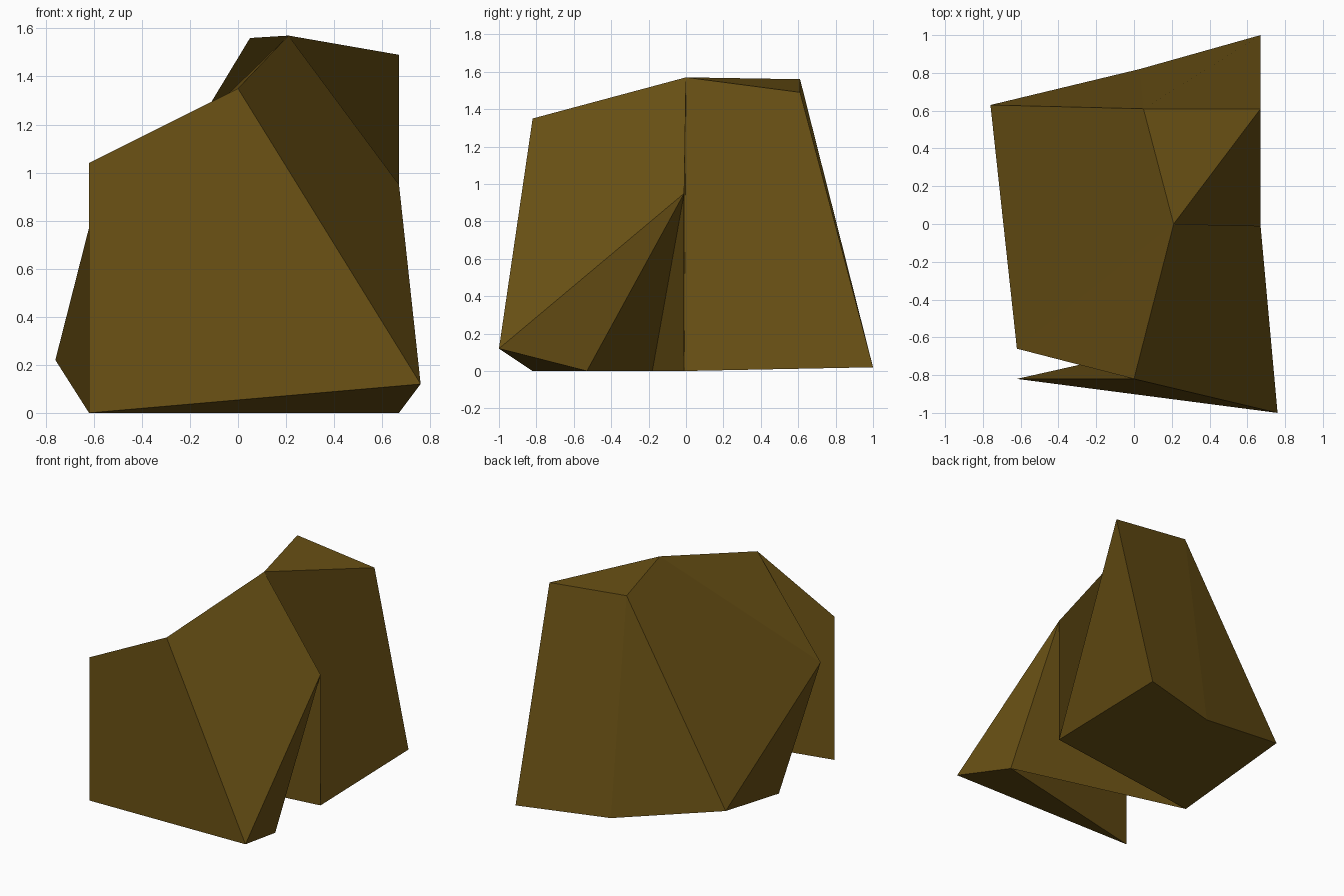
import bpy
import bmesh

old = bpy.data.objects.get("Cube")
if old:
    bpy.data.objects.remove(old, do_unlink=True)


def make_material(name, colour):
    mat = bpy.data.materials.new(name)
    mat.use_nodes = True
    mat.diffuse_color = colour
    bsdf = next(n for n in mat.node_tree.nodes if n.type == "BSDF_PRINCIPLED")
    bsdf.inputs["Base Color"].default_value = colour
    bsdf.inputs["Roughness"].default_value = 0.9
    return mat


# Corners of the faceted boulder
corners = {
    "shelf_top": (-0.62, -0.82, 1.04),
    "shelf_foot": (-0.62, -0.82, 0.0),
    "brow": (0.0, -0.82, 1.35),
    "toe": (0.76, -1.0, 0.12),
    "heel": (0.67, -0.53, 0.0),
    "shoulder": (0.67, -0.01, 0.95),
    "peak": (0.21, 0.0, 1.57),
    "crest_mid": (0.05, 0.61, 1.56),
    "crest_side": (0.67, 0.61, 1.49),
    "back_corner": (0.67, 1.0, 0.02),
    "back_mid": (0.03, 0.82, 0.03),
    "back_tip": (-0.76, 0.63, 0.22),
    "flank": (-0.62, -0.66, 0.77),
    "base_side": (0.67, -0.01, 0.0),
    "base_notch": (-0.62, -0.18, 0.0),
}

facets = [
    # Front slab, its underside and its rear
    "shelf_top shelf_foot toe brow",
    "shelf_foot heel toe",
    "shelf_top brow heel shelf_foot",
    "brow flank base_notch heel",
    # Wedge and notch on the side
    "toe heel shoulder",
    "brow toe shoulder peak",
    "shoulder heel base_notch",
    "peak shoulder base_notch base_side",
    # Main body
    "crest_side peak base_side back_corner",
    "crest_mid peak crest_side",
    "crest_mid crest_side back_corner back_mid",
    "crest_mid back_mid back_tip",
    "peak crest_mid back_tip flank",
    "peak flank brow",
    "flank back_tip base_notch",
    # Base
    "base_side base_notch back_tip back_mid back_corner",
]

bm = bmesh.new()
verts = {name: bm.verts.new(co) for name, co in corners.items()}
for facet in facets:
    bm.faces.new([verts[name] for name in facet.split()])
bmesh.ops.recalc_face_normals(bm, faces=bm.faces)

mesh = bpy.data.meshes.new("boulder")
bm.to_mesh(mesh)
bm.free()
mesh.materials.append(make_material("earth brown", (0.14, 0.08, 0.007, 1.0)))
boulder = bpy.data.objects.new("boulder", mesh)
bpy.context.collection.objects.link(boulder)
